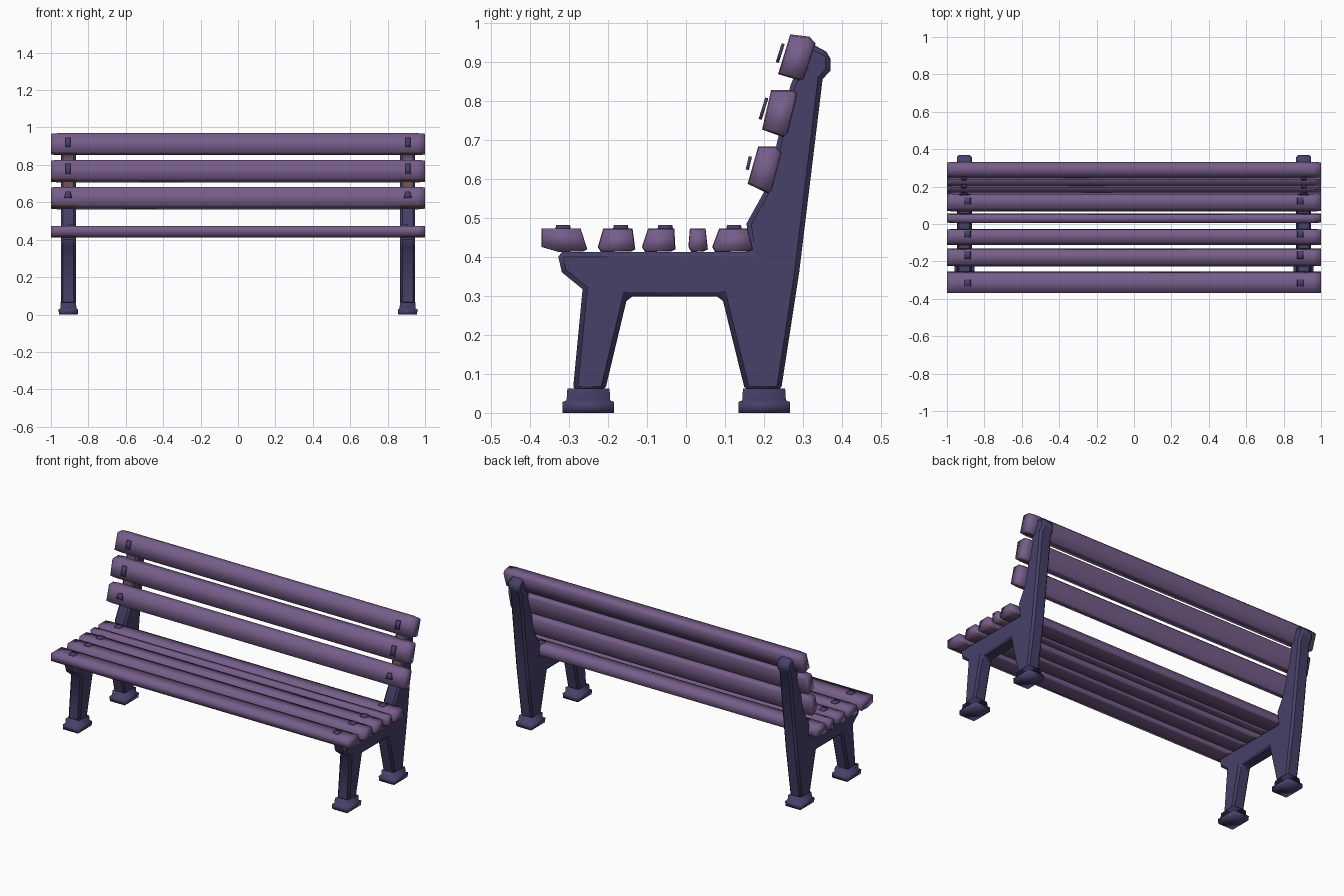
import bpy, bmesh, math
from mathutils import Vector

if "Cube" in bpy.data.objects:
    bpy.data.objects.remove(bpy.data.objects["Cube"])


def material(name, rgb):
    m = bpy.data.materials.new(name)
    m.diffuse_color = (*rgb, 1)
    m.use_nodes = True
    m.node_tree.nodes["Principled BSDF"].inputs["Base Color"].default_value = m.diffuse_color
    return m


WOOD = material("purple slat", (0.180, 0.110, 0.250))
METAL = material("dark indigo frame", (0.062, 0.052, 0.140))
BROWN = material("reddish brown underside", (0.150, 0.075, 0.085))


def loft(name, rings, mat, bevel=0.0, smooth=50, accent=None):
    """Skin matching closed rings and cap both ends; accent(centre, side) picks brown faces."""
    bm = bmesh.new()
    vs = [[bm.verts.new(p) for p in r] for r in rings]
    n = len(vs[0])
    for a, b in zip(vs, vs[1:]):
        for i in range(n):
            j = (i + 1) % n
            f = bm.faces.new((a[i], a[j], b[j], b[i]))
            if accent and accent(f.calc_center_median(), i):
                f.material_index = 1
    bm.faces.new(vs[0])
    bm.faces.new(vs[-1])
    bmesh.ops.recalc_face_normals(bm, faces=bm.faces)
    me = bpy.data.meshes.new(name)
    bm.to_mesh(me)
    bm.free()
    me.materials.append(mat)
    if accent:
        me.materials.append(BROWN)
    ob = bpy.data.objects.new(name, me)
    bpy.context.collection.objects.link(ob)
    if bevel:
        mod = ob.modifiers.new("bevel", 'BEVEL')
        mod.width = bevel
        mod.segments = 1
        mod.limit_method = 'ANGLE'
        mod.angle_limit = math.radians(60)
    bpy.ops.object.select_all(action='DESELECT')
    bpy.context.view_layer.objects.active = ob
    ob.select_set(True)
    bpy.ops.object.shade_smooth_by_angle(angle=math.radians(smooth))
    return ob


def slat(name, profile, taper):
    """Long softly shaded slat along x from a (y, z) profile, ends slightly narrowed."""
    cy = sum(p[0] for p in profile) / len(profile)
    cz = sum(p[1] for p in profile) / len(profile)
    rings = []
    for x, s in ((-1, taper), (-0.96, 1), (-0.86, 1), (0.86, 1), (0.96, 1), (1, taper)):
        rings.append([(x, cy + (y - cy) * s, cz + (z - cz) * s) for y, z in profile])
    # brown lower rear chamfer near the ends
    return loft(name, rings, WOOD, smooth=120,
                accent=lambda c, i: abs(c.x) > 0.86 and i in (2, 4) if "seat" in name
                else abs(c.x) > 0.86 and i == 4)


# Seat slats: top front, top back, bottom front, bottom back, end taper
seat = [(-0.37, -0.27, -0.37, -0.253, 0.99), (-0.212, -0.137, -0.226, -0.13, 0.96),
        (-0.097, -0.03, -0.113, -0.027, 0.96), (0.01, 0.05, 0.006, 0.056, 0.96),
        (0.085, 0.158, 0.067, 0.172, 0.96)]
for i, (tf, tb, bf, bb, taper) in enumerate(seat):
    prof = [(tf, 0.473), (tb, 0.473), (bb, 0.419), (bb - 0.01, 0.414),
            (bf + (0.045 if i == 0 else 0.008), 0.412), (bf, 0.425)]
    slat(f"seat_slat_{i + 1}", prof, taper)

# Backrest slats
back = [
    [(0.185, 0.683), (0.23, 0.683), (0.245, 0.668), (0.22, 0.572), (0.21, 0.562), (0.158, 0.587)],
    [(0.218, 0.827), (0.278, 0.827), (0.285, 0.816), (0.26, 0.716), (0.25, 0.706), (0.195, 0.726)],
    [(0.267, 0.97), (0.316, 0.964), (0.332, 0.947), (0.302, 0.855), (0.29, 0.852), (0.236, 0.868)],
]
for i, prof in enumerate(back):
    slat(f"back_slat_{i + 1}", prof, 0.94)

# Cast side frame outline (y, z): front leg, arch, back leg and backrest post
outline = [(-0.33, 0.412), (-0.318, 0.36), (-0.265, 0.317), (-0.29, 0.055), (-0.208, 0.055),
           (-0.15, 0.298), (0.092, 0.298), (0.152, 0.055), (0.243, 0.055), (0.29, 0.36),
           (0.35, 0.855), (0.37, 0.877), (0.37, 0.92), (0.315, 0.95), (0.268, 0.84),
           (0.235, 0.70), (0.205, 0.575), (0.155, 0.485), (0.165, 0.412)]


def foot_ring(cx, cy, hx, hy, z):
    return [(cx - hx, cy - hy, z), (cx + hx, cy - hy, z),
            (cx + hx, cy + hy, z), (cx - hx, cy + hy, z)]


for side, s in (("left", -1), ("right", 1)):
    cx = s * 0.907
    # Frame, brown on the post front behind the back slats
    loft(f"{side}_frame", [[(cx + dx, y, z) for y, z in outline] for dx in (-0.04, 0.04)],
         METAL, bevel=0.012, smooth=65, accent=lambda c, i: i in (14, 15))

    # Stepped feet
    for which, cy in (("front", -0.25), ("back", 0.20)):
        loft(f"{side}_{which}_foot",
             [foot_ring(cx, cy, 0.05, 0.066, 0), foot_ring(cx, cy, 0.053, 0.066, 0.028),
              foot_ring(cx, cy, 0.043, 0.056, 0.032), foot_ring(cx, cy, 0.041, 0.054, 0.063)],
             METAL, smooth=120)

    # Seat bolt plates
    bx = s * 0.89
    for i, cy in enumerate((-0.315, -0.167, -0.053, 0.123)):
        loft(f"{side}_seat_bolt_{i + 1}",
             [foot_ring(bx, cy, 0.018, 0.02, 0.470), foot_ring(bx, cy, 0.016, 0.018, 0.481)],
             METAL, smooth=120)

    # Backrest bolt plates, standing just proud of the slats
    plates = [(0.153, 0.624, 0.161, 0.658, 0.021, 0.011),
              (0.186, 0.753, 0.203, 0.808, 0.013, 0.013),
              (0.230, 0.899, 0.245, 0.947, 0.013, 0.013)]
    for i, (y0, z0, y1, z1, w0, w1) in enumerate(plates):
        px = s * 0.908
        ring = [Vector((px - w0, y0, z0)), Vector((px + w0, y0, z0)),
                Vector((px + w1, y1, z1)), Vector((px - w1, y1, z1))]
        shift = Vector((0, 0.008, -0.002))
        loft(f"{side}_back_bolt_{i + 1}", [ring, [p + shift for p in ring]], METAL, smooth=120)
